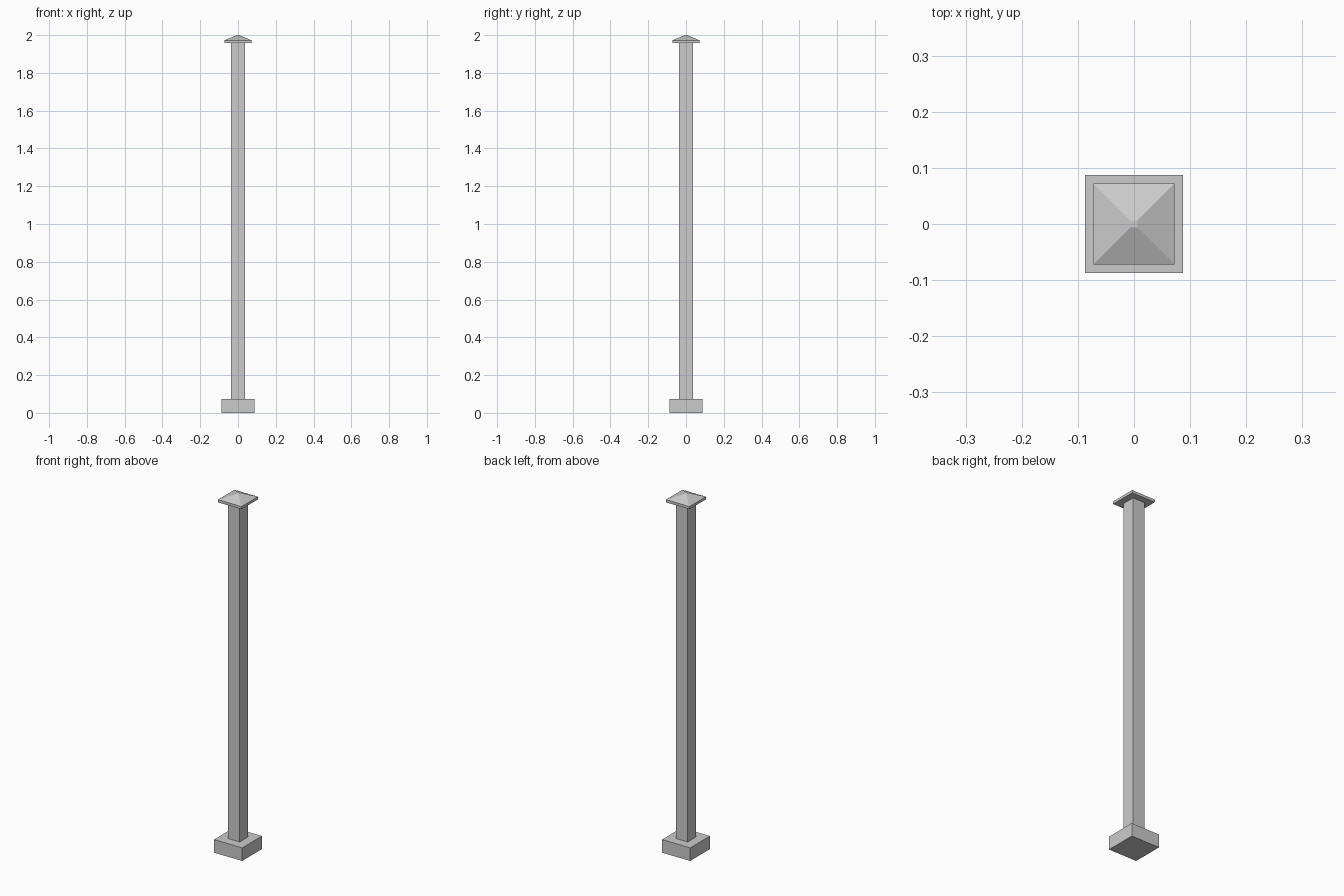
import bpy, bmesh

if "Cube" in bpy.data.objects:
    bpy.data.objects.remove(bpy.data.objects["Cube"])


def square_stack(name, rings):
    """Closed solid lofted through square rings given as (half width, z)."""
    bm = bmesh.new()
    loops = [[bm.verts.new((sx * h, sy * h, z))
              for sx, sy in ((-1, -1), (1, -1), (1, 1), (-1, 1))]
             for h, z in rings]
    for low, high in zip(loops, loops[1:]):
        for i in range(4):
            j = (i + 1) % 4
            bm.faces.new((low[i], low[j], high[j], high[i]))
    bm.faces.new(loops[0][::-1])
    bm.faces.new(loops[-1])
    mesh = bpy.data.meshes.new(name)
    bm.to_mesh(mesh)
    bm.free()
    obj = bpy.data.objects.new(name, mesh)
    bpy.context.collection.objects.link(obj)
    return obj


# Footing block
square_stack("base", [(0.087, 0), (0.087, 0.073)])

# Square shaft
square_stack("post", [(0.036, 0.073), (0.036, 1.957)])

# Thin slab with a shallow pyramid and a tiny flat tip
square_stack("cap", [(0.0725, 1.957), (0.0725, 1.972), (0.006, 2.0)])
